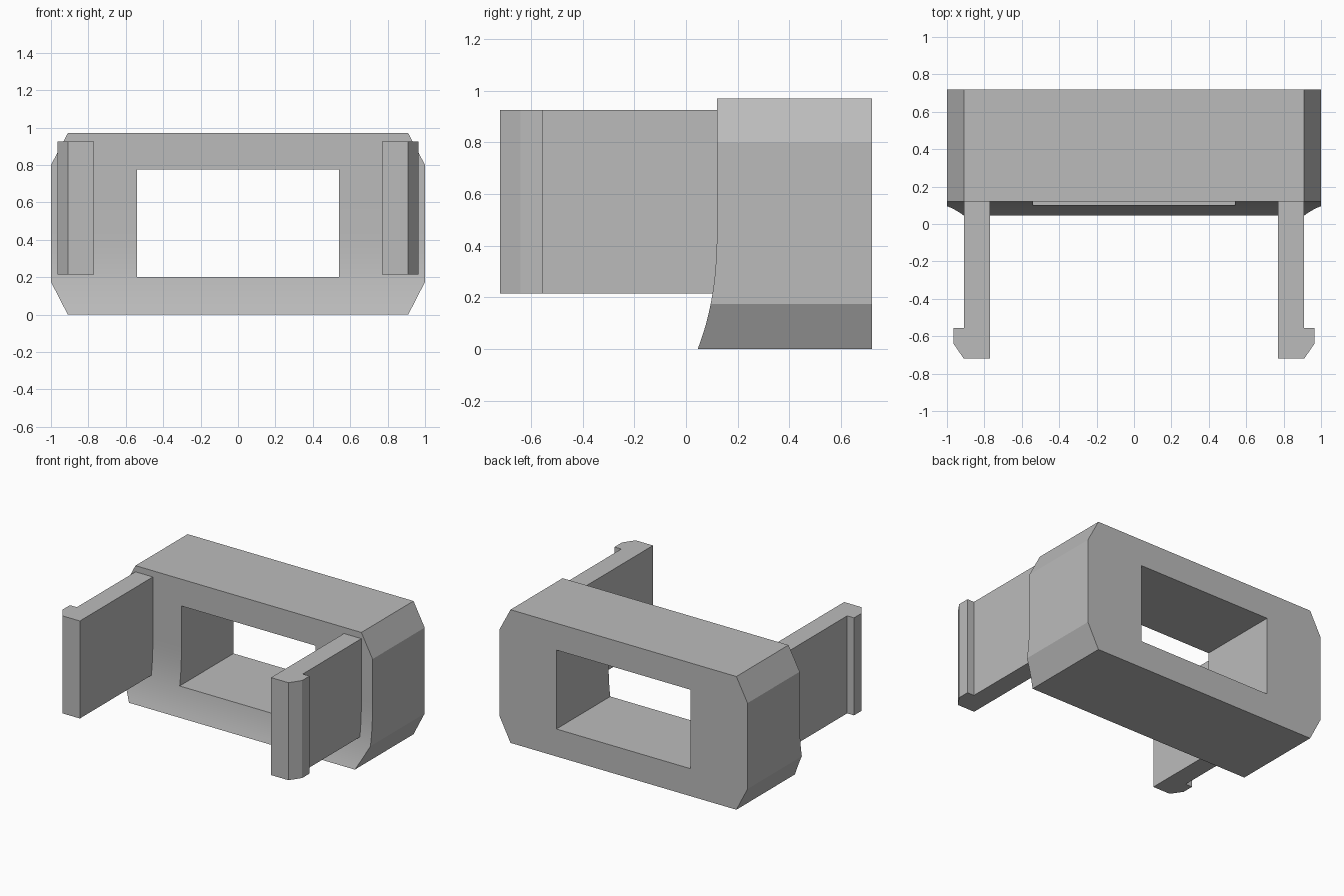
import bpy, bmesh
from mathutils import Vector

cube = bpy.data.objects.get("Cube")
if cube:
    bpy.data.objects.remove(cube, do_unlink=True)

grey = bpy.data.materials.new("plain grey")
grey.use_nodes = True
grey.diffuse_color = (0.5, 0.5, 0.5, 1)
grey.node_tree.nodes["Principled BSDF"].inputs["Base Color"].default_value = (0.5, 0.5, 0.5, 1)


def prism(name, points, sweep):
    """Closed solid made by sweeping a flat outline along a vector."""
    bm = bmesh.new()
    face = bm.faces.new([bm.verts.new(p) for p in points])
    top = bmesh.ops.extrude_face_region(bm, geom=[face])["geom"]
    moved = [v for v in top if isinstance(v, bmesh.types.BMVert)]
    bmesh.ops.translate(bm, verts=moved, vec=Vector(sweep))
    bmesh.ops.recalc_face_normals(bm, faces=bm.faces[:])
    mesh = bpy.data.meshes.new(name)
    bm.to_mesh(mesh)
    bm.free()
    mesh.materials.append(grey)
    obj = bpy.data.objects.new(name, mesh)
    bpy.context.collection.objects.link(obj)
    return obj


def cut(target, cutter, operation):
    """Apply a boolean and discard its cutter."""
    cutter.hide_render = True
    mod = target.modifiers.new("cut", "BOOLEAN")
    mod.object, mod.operation, mod.solver = cutter, operation, "EXACT"
    bpy.context.view_layer.objects.active = target
    bpy.ops.object.modifier_apply(modifier=mod.name)
    bpy.data.objects.remove(cutter, do_unlink=True)


# Body: side profile with a front that flares forward toward the base
BACK, FRONT, TOP, CURVE_TOP, STEPS = 0.72, 0.12, 0.97, 0.5, 16
side = [(BACK, 0), (BACK, TOP), (FRONT, TOP)]
for i in range(STEPS + 1):
    t = i / STEPS
    side.append((FRONT - 0.075 * t ** 2.6, CURVE_TOP * (1 - t)))
body = prism("body", [(-1.1, y, z) for y, z in side], (2.2, 0, 0))

# Chamfered outline and through window
half = [(0.91, 0), (1, 0.175), (1, 0.8), (0.91, TOP)]
# The outline overshoots the flat top and base along the chamfer direction
half[0], half[3] = (0.91 - 0.09, -0.175), (0.91 - 0.09, TOP + 0.17)
outline = half + [(-x, z) for x, z in reversed(half)]
cut(body, prism("outline_cutter", [(x, -1, z) for x, z in outline], (0, 2, 0)), "INTERSECT")
window = [(-0.54, 0.2), (0.54, 0.2), (0.54, 0.775), (-0.54, 0.775)]
cut(body, prism("window_cutter", [(x, -1, z) for x, z in window], (0, 2, 0)), "DIFFERENCE")

# Smooth the curved front, keep real edges sharp
bpy.ops.object.select_all(action="DESELECT")
body.select_set(True)
bpy.context.view_layer.objects.active = body
bpy.ops.object.shade_smooth_by_angle(angle=0.26)

# Clip arms with outward hooks, rooted just inside the body
arm = [(0.77, 0.13), (0.77, -0.72), (0.91, -0.72), (0.965, -0.64),
       (0.965, -0.555), (0.91, -0.555), (0.91, 0.13)]
for name, sign in (("left_arm", 1), ("right_arm", -1)):
    prism(name, [(sign * x, y, 0.215) for x, y in arm], (0, 0, 0.71))
